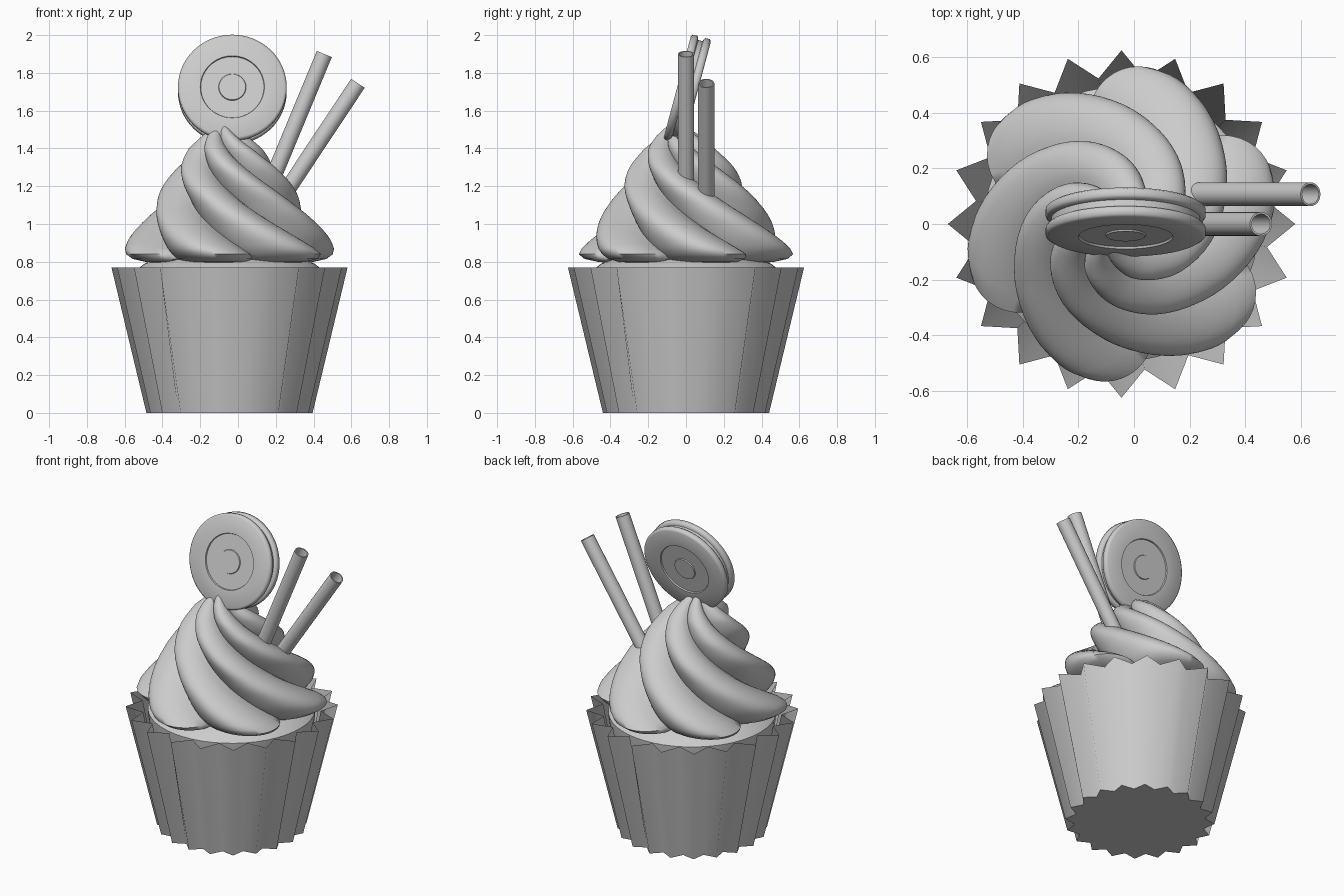
import bpy, bmesh, math
from mathutils import Vector, Matrix

if "Cube" in bpy.data.objects:
    bpy.data.objects.remove(bpy.data.objects["Cube"])

CX = -0.045


def make(name, verts, faces, smooth=None):
    me = bpy.data.meshes.new(name)
    me.from_pydata(verts, [], faces)
    bm = bmesh.new()
    bm.from_mesh(me)
    bmesh.ops.remove_doubles(bm, verts=bm.verts, dist=1e-5)
    bmesh.ops.recalc_face_normals(bm, faces=bm.faces)
    bm.to_mesh(me)
    bm.free()
    ob = bpy.data.objects.new(name, me)
    bpy.context.collection.objects.link(ob)
    if smooth:
        bpy.ops.object.select_all(action='DESELECT')
        ob.select_set(True)
        bpy.context.view_layer.objects.active = ob
        bpy.ops.object.shade_smooth_by_angle(angle=math.radians(smooth))
    return ob


def bridge(rings, closed=False):
    """Quads between successive equal-length rings."""
    n = len(rings[0])
    verts = [v for r in rings for v in r]
    pairs = [(i, i + 1) for i in range(len(rings) - 1)]
    if closed:
        pairs.append((len(rings) - 1, 0))
    faces = [(a * n + j, a * n + (j + 1) % n, b * n + (j + 1) % n, b * n + j)
             for a, b in pairs for j in range(n)]
    return verts, faces


def lathe(name, profile, n=48, closed=False, smooth=35):
    rings = [[(r * math.cos(2 * math.pi * j / n), r * math.sin(2 * math.pi * j / n), z)
              for j in range(n)] for r, z in profile]
    return make(name, *bridge(rings, closed), smooth)


def interp(table, z):
    """Linear lookup in a table of (z, value)."""
    for (z0, a), (z1, b) in zip(table, table[1:]):
        if z <= z1:
            return a + (b - a) * (z - z0) / (z1 - z0)
    return table[-1][1]


# Pleated wrapper: 20-point star, softly shaded, open on top, with a flat base
def star(tip, valley, z):
    return [(CX + r * math.cos(math.pi * j / 20), r * math.sin(math.pi * j / 20), z)
            for j in range(40) for r in [valley if j % 2 else tip]]


foot = star(0.44, 0.385, 0)
make("wrapper", *bridge([foot, star(0.625, 0.53, 0.77)]), 179)
make("wrapper_base", foot, [tuple(reversed(range(40)))])

# Cake inside the wrapper with a low domed top
cake = lathe("cake", [(0, 0.03), (0.36, 0.03), (0.49, 0.70), (0.495, 0.755),
                      (0.45, 0.79), (0.36, 0.83), (0.2, 0.86), (0, 0.87)])
cake.location.x = CX

# Frosting: six-lobed twisted dome rising to a point, lobes leaning into the twist
RIDGE = [(0.79, 0.38), (0.80, 0.47), (0.815, 0.54), (0.84, 0.572), (0.87, 0.566),
         (0.92, 0.535), (1.0, 0.475), (1.1, 0.405), (1.2, 0.345), (1.3, 0.278),
         (1.4, 0.195), (1.47, 0.115), (1.53, 0.035), (1.56, 0.0)]
LOBES, SEG = 6, 20
N = LOBES * SEG
levels = [0.79, 0.80, 0.815, 0.84] + [0.87 + 0.69 * k / 30 for k in range(31)]
rings = []
for z in levels:
    R = interp(RIDGE, z)
    h = max(0.0, (z - 0.83) / 0.73)
    turn = math.radians(287 - 145 * h - 35 * h * h)
    depth = 0.25 + 0.15 * h
    ox, oy = CX - 0.035 * h ** 2, -0.055 * h ** 2
    ring = []
    for j in range(N):
        u = (j % SEG) / SEG
        s = math.sin(math.pi * u ** 1.35) ** 0.7 if u > 0 else 0
        r = R * (1 - depth + depth * s)
        a = turn + 2 * math.pi * j / N
        ring.append((ox + r * math.cos(a), oy + r * math.sin(a), z))
    rings.append(ring)
v, f = bridge(rings)
f.append(tuple(range(N)))
make("frosting_swirl", v, f, 60)

# Sandwich biscuit: half profile mirrored, wafers with recessed ring and centre boss
half = [(0, 0.053), (0.07, 0.053), (0.073, 0.047), (0.167, 0.047), (0.17, 0.055),
        (0.275, 0.055), (0.288, 0.047), (0.288, 0.024), (0.282, 0.016), (0.268, 0.012)]
biscuit = lathe("sandwich_biscuit", half + [(r, -z) for r, z in reversed(half)], 64, smooth=60)
biscuit.matrix_world = (Matrix.Translation((-0.03, 0.007, 1.712))
                        @ Matrix.Rotation(math.radians(90 - 15), 4, 'X'))


# Two hollow wafer straws stuck into the frosting
def straw(name, top, bottom):
    top, bottom = Vector(top), Vector(bottom)
    d = top - bottom
    ob = lathe(name, [(0.043, 0), (0.043, d.length), (0.036, d.length), (0.036, 0)], 24, True)
    ob.matrix_world = Matrix.Translation(bottom) @ d.to_track_quat('Z', 'Y').to_matrix().to_4x4()


straw("straw_tall", (0.457, 0.0, 1.9), (0.125, 0.0, 1.1))
straw("straw_short", (0.635, 0.107, 1.745), (0.2, 0.107, 1.09))
